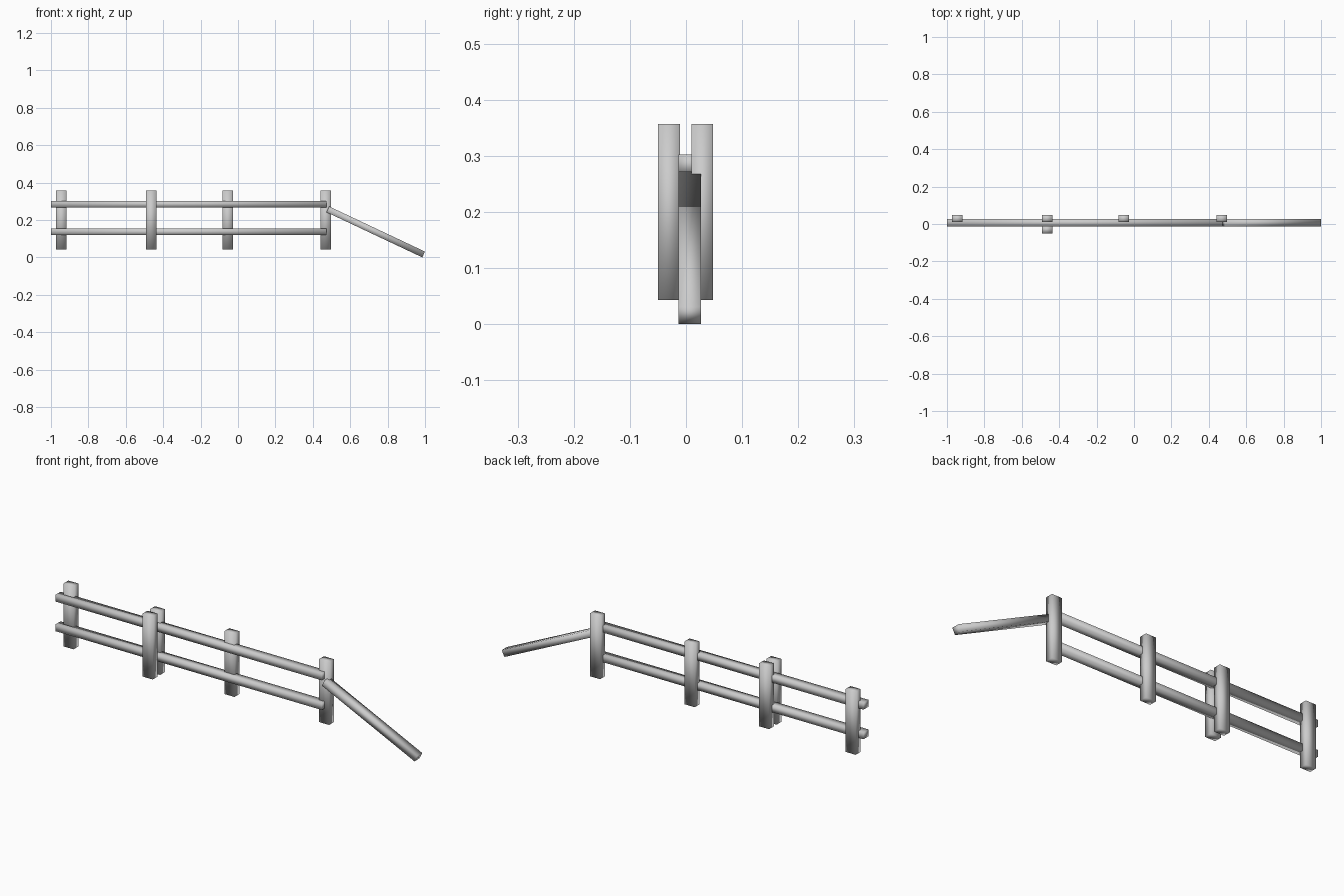
import bpy
import math
from mathutils import Vector

if "Cube" in bpy.data.objects:
    bpy.data.objects.remove(bpy.data.objects["Cube"], do_unlink=True)

# Single plain grey for the whole fence
grey = bpy.data.materials.new("weathered_grey")
grey.use_nodes = True
colour = (0.6, 0.6, 0.6, 1)
grey.diffuse_color = colour
grey.node_tree.nodes["Principled BSDF"].inputs["Base Color"].default_value = colour


def timber(name, centre, size, tilt=0.0):
    """Softly shaded rectangular timber, tilted about the y axis."""
    bpy.ops.mesh.primitive_cube_add(size=1, location=centre, rotation=(0, tilt, 0))
    obj = bpy.context.object
    obj.name = name
    obj.scale = size
    bpy.ops.object.transform_apply(location=False, rotation=False, scale=True)
    bpy.ops.object.shade_smooth()
    obj.data.materials.append(grey)
    return obj


def rail(name, start, end):
    """Rail running between two end centres in the xz plane."""
    a, b = Vector(start), Vector(end)
    run = b - a
    timber(name, (a + b) / 2, (run.length, 0.04, 0.034), -math.atan2(run.z, run.x))


# Upright posts: a row behind the rails and one doubled in front
POST = (0.056, 0.039, 0.314)
for name, x, y in (
    ("right_end_post", -0.944, 0.029),
    ("right_middle_post", -0.465, 0.029),
    ("front_brace_post", -0.465, -0.03),
    ("left_middle_post", -0.054, 0.029),
    ("left_end_post", 0.469, 0.029),
):
    timber(name, (x, y, 0.2), POST)

# Two level rails
for name, z in (("upper_rail", 0.285), ("lower_rail", 0.137)):
    rail(name, (-1, 0.007, z), (0.472, 0.007, z))

# Fallen rail sloping to the ground
rail("fallen_rail", (0.48, 0.007, 0.257), (0.9925, 0.007, 0.0155))
